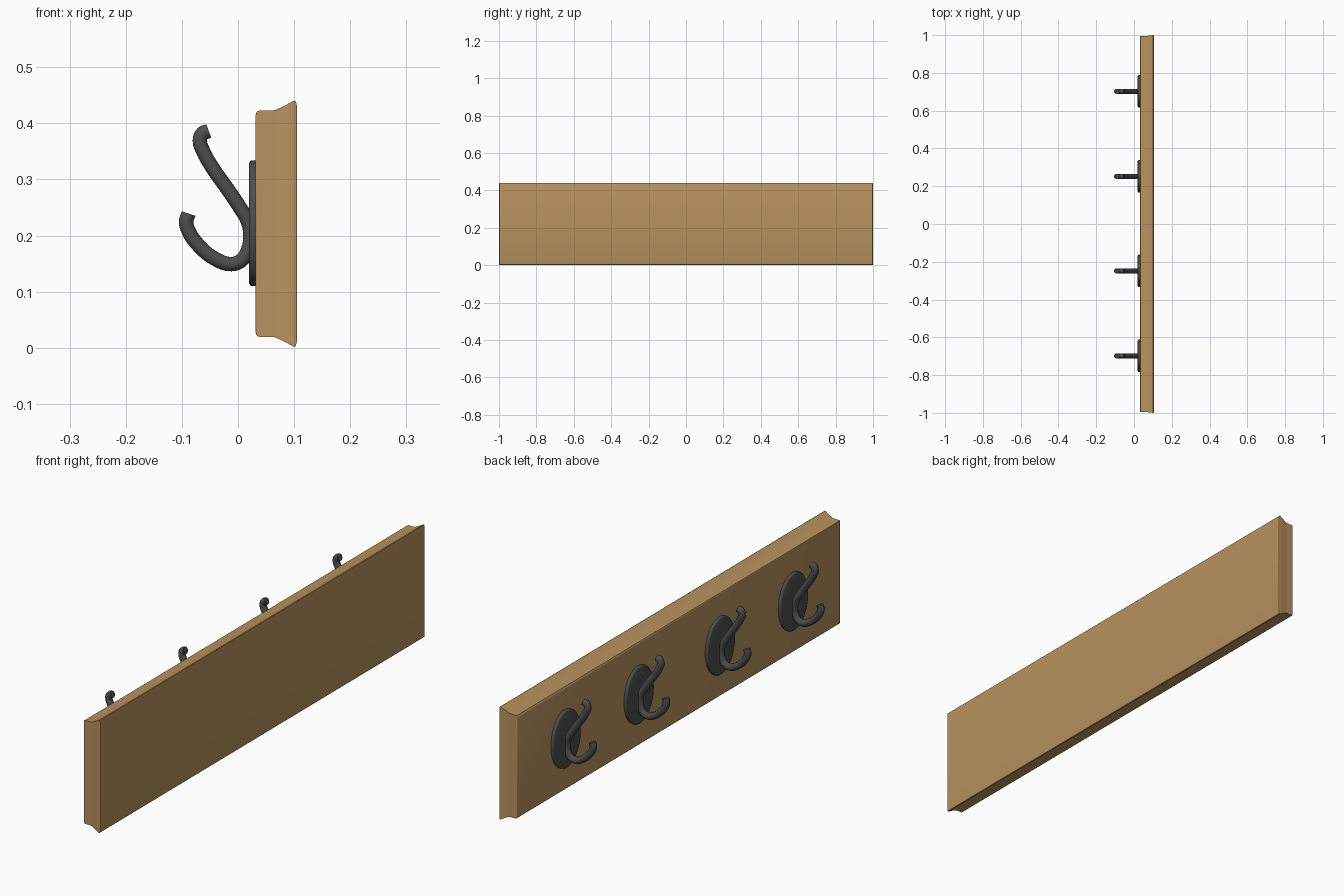
import bpy, bmesh, math

if "Cube" in bpy.data.objects:
    bpy.data.objects.remove(bpy.data.objects["Cube"])


def material(name, color):
    m = bpy.data.materials.new(name)
    m.diffuse_color = color
    m.use_nodes = True
    m.node_tree.nodes["Principled BSDF"].inputs["Base Color"].default_value = m.diffuse_color
    return m


def smooth(obj, angle):
    bpy.ops.object.select_all(action='DESELECT')
    obj.select_set(True)
    bpy.context.view_layer.objects.active = obj
    bpy.ops.object.shade_smooth_by_angle(angle=math.radians(angle))


def loft(name, rings, mat, angle):
    """Skin a list of equal-length rings and cap both ends."""
    bm = bmesh.new()
    loops = [[bm.verts.new(p) for p in ring] for ring in rings]
    n = len(loops[0])
    for a, b in zip(loops, loops[1:]):
        for i in range(n):
            j = (i + 1) % n
            bm.faces.new((a[i], a[j], b[j], b[i]))
    bm.faces.new(loops[0])
    bm.faces.new(loops[-1])
    bmesh.ops.recalc_face_normals(bm, faces=bm.faces)
    me = bpy.data.meshes.new(name)
    bm.to_mesh(me)
    bm.free()
    obj = bpy.data.objects.new(name, me)
    bpy.context.collection.objects.link(obj)
    me.materials.append(mat)
    smooth(obj, angle)
    return obj


wood = material("wood", (0.48, 0.29, 0.115, 1))
iron = material("dark_iron", (0.075, 0.075, 0.075, 1))

# Board: moulded edge, (x, inset) from the front face to the back
MID, HALF = 0.221, 0.22
edge = [(0.031, 0.031), (0.032, 0.024), (0.034, 0.020), (0.038, 0.0185),
        (0.060, 0.0185), (0.066, 0.0175), (0.074, 0.014), (0.088, 0.007),
        (0.100, 0.0005), (0.103, 0.002), (0.105, 0.010)]
rings = []
for x, d in edge:
    h, w = HALF - d, 1.0 - d * 0.25
    rings.append([(x, -w, MID - h), (x, w, MID - h), (x, w, MID + h), (x, -w, MID + h)])
loft("board", rings, wood, 40)

# Hook centreline (x, z): upper prong, bend against the plate, lower prong
path = [(-0.052, 0.386), (-0.063, 0.382), (-0.068, 0.369), (-0.062, 0.350),
        (-0.045, 0.320), (-0.021, 0.286), (0.002, 0.252), (0.018, 0.224),
        (0.022, 0.198), (0.017, 0.172), (0.005, 0.155), (-0.012, 0.149),
        (-0.040, 0.158), (-0.070, 0.182), (-0.088, 0.208), (-0.0925, 0.225),
        (-0.088, 0.239)]


def make_hook(name, y):
    cu = bpy.data.curves.new(name, 'CURVE')
    cu.dimensions = '3D'
    cu.bevel_depth = 0.0135
    cu.bevel_resolution = 3
    cu.resolution_u = 4
    cu.use_fill_caps = True
    sp = cu.splines.new('BEZIER')
    sp.bezier_points.add(len(path) - 1)
    for bp, (x, z) in zip(sp.bezier_points, path):
        bp.co = (x, y, z)
        bp.handle_left_type = bp.handle_right_type = 'AUTO'
    obj = bpy.data.objects.new(name, cu)
    bpy.context.collection.objects.link(obj)
    cu.materials.append(iron)
    bpy.ops.object.select_all(action='DESELECT')
    obj.select_set(True)
    bpy.context.view_layer.objects.active = obj
    bpy.ops.object.convert(target='MESH')
    smooth(bpy.context.object, 50)


# Oval back plate with a rounded rim
rim = [(0.034, 0.0), (0.024, 0.0), (0.0215, 0.0015), (0.0195, 0.006)]


def make_plate(name, y):
    rings = []
    for x, d in rim:
        rings.append([(x, y + (0.086 - d) * math.cos(t), 0.222 + (0.112 - d) * math.sin(t))
                      for t in (2 * math.pi * i / 48 for i in range(48))])
    loft(name, rings, iron, 45)


for i, y in enumerate((-0.698, -0.248, 0.252, 0.702), 1):
    make_plate(f"hook_plate_{i}", y)
    make_hook(f"hook_{i}", y)
